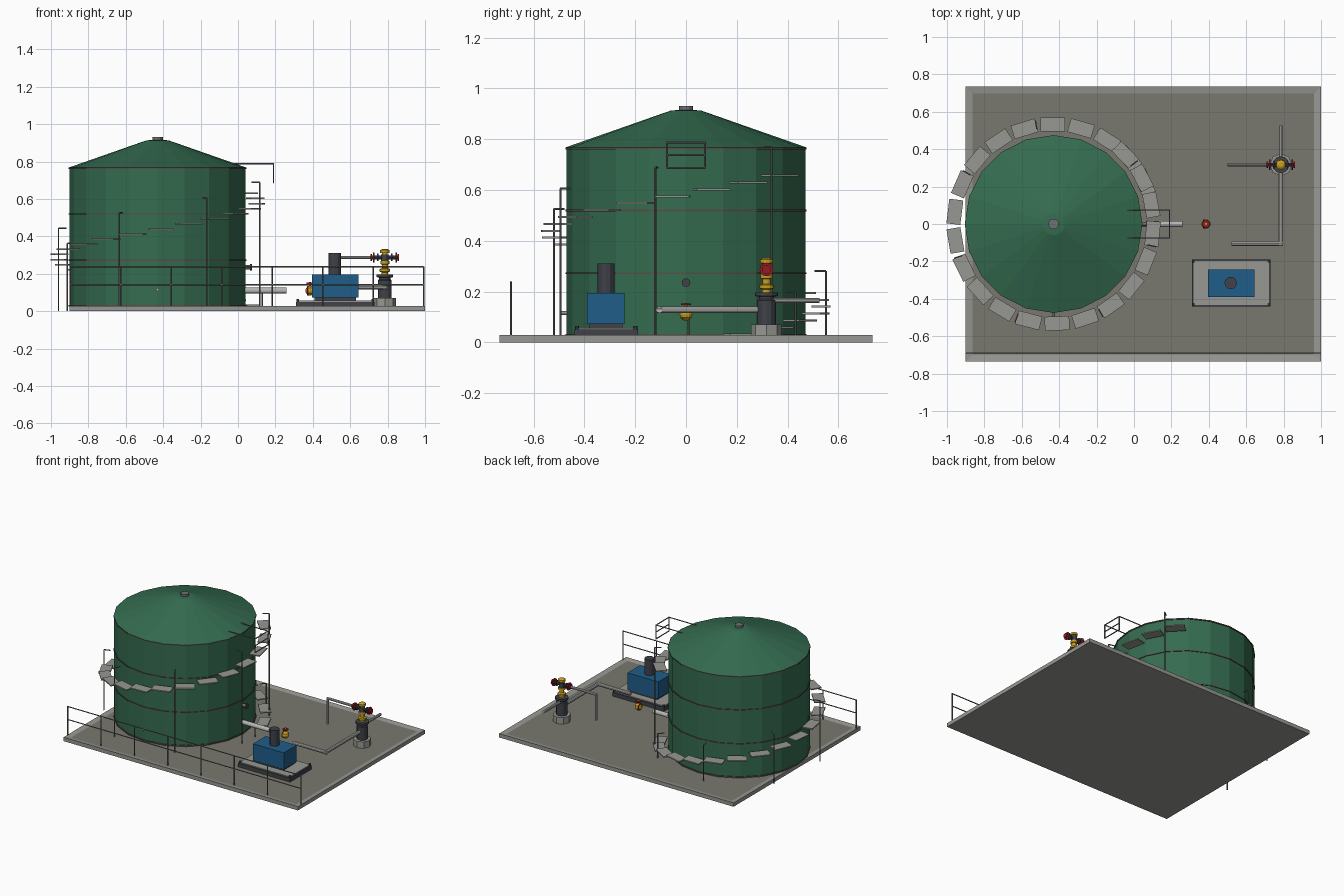
import bpy, bmesh
from math import cos, sin, radians
from mathutils import Vector

cube = bpy.data.objects.get("Cube")
if cube:
    bpy.data.objects.remove(cube)


def material(name, r, g, b):
    m = bpy.data.materials.new(name)
    m.diffuse_color = (r, g, b, 1)
    m.use_nodes = True
    node = next(n for n in m.node_tree.nodes if n.type == 'BSDF_PRINCIPLED')
    node.inputs["Base Color"].default_value = (r, g, b, 1)
    return m


GREEN = material("tank green", .035, .15, .08)
CONCRETE = material("light concrete", .31, .31, .29)
FLOOR = material("floor concrete", .19, .19, .16)
STEEL = material("rail steel", .16, .165, .17)
PIPE = material("pale pipe", .48, .48, .47)
SLATE = material("dark slate", .05, .054, .066)
BLUE = material("pump blue", .014, .11, .25)
YELLOW = material("valve yellow", .58, .35, .015)
RED = material("handwheel red", .28, .012, .015)
BAND = material("band brown", .1, .075, .065)


def finish(name, bm, mats, smooth=False):
    mesh = bpy.data.meshes.new(name)
    bm.normal_update()
    bm.to_mesh(mesh)
    bm.free()
    for m in mats:
        mesh.materials.append(m)
    obj = bpy.data.objects.new(name, mesh)
    bpy.context.collection.objects.link(obj)
    if smooth:
        for p in mesh.polygons:
            p.use_smooth = True
    return obj


def box(name, low, high, mat, turn=0):
    low, high = Vector(low), Vector(high)
    bm = bmesh.new()
    bmesh.ops.create_cube(bm, size=1)
    bmesh.ops.scale(bm, vec=high - low, verts=bm.verts)
    obj = finish(name, bm, [mat])
    obj.location = (low + high) / 2
    obj.rotation_euler.z = turn
    return obj


def rod(name, start, end, radius, mat, sides=8):
    start, end = Vector(start), Vector(end)
    axis = end - start
    bm = bmesh.new()
    bmesh.ops.create_cone(bm, cap_ends=True, segments=sides, radius1=radius,
                          radius2=radius, depth=axis.length)
    obj = finish(name, bm, [mat])
    obj.location = (start + end) / 2
    obj.rotation_euler = axis.to_track_quat('Z', 'Y').to_euler()
    return obj


def lathe(name, x, y, profile, mat, sides):
    """Solid of revolution from (radius, z) pairs, capped at both ends."""
    bm = bmesh.new()
    rings = [[bm.verts.new((r * cos(radians(360 * i / sides)),
                            r * sin(radians(360 * i / sides)), z))
              for i in range(sides)] for r, z in profile]
    for a, b in zip(rings, rings[1:]):
        for i in range(sides):
            j = (i + 1) % sides
            bm.faces.new((a[i], a[j], b[j], b[i]))
    bm.faces.new(rings[0][::-1])
    bm.faces.new(rings[-1])
    obj = finish(name, bm, [mat])
    obj.location = (x, y, 0)
    return obj


# Slab with a raised kerb around a darker sunken floor
slab = bmesh.new()
bmesh.ops.create_cube(slab, size=1)
bmesh.ops.scale(slab, vec=(1.9, 1.47, .028), verts=slab.verts)
bmesh.ops.translate(slab, vec=(.05, 0, .014), verts=slab.verts)
slab.normal_update()
top = max(slab.faces, key=lambda f: f.calc_center_median().z)
bmesh.ops.inset_region(slab, faces=[top], thickness=.052)
bmesh.ops.translate(slab, vec=(0, 0, -.006), verts=top.verts)
top.material_index = 1
finish("slab", slab, [CONCRETE, FLOOR])

# Tank shell, conical roof, bands and vent
TX, R, SIDES = -.43, .47, 20
lathe("tank_shell", TX, 0, [(R, .02), (R, .765)], GREEN, SIDES)
lathe("tank_roof", TX, 0, [(R + .004, .762), (R + .004, .768), (.06, .913), (.02, .916)],
      GREEN, SIDES)
for z in (.03, .272, .52, .764):
    lathe("tank_band", TX, 0, [(R + .005, z - .004), (R + .005, z + .003)], BAND, SIDES)
lathe("roof_vent", TX, 0, [(.028, .905), (.028, .93)], STEEL, 12)
rod("side_nozzle", (.03, 0, .235), (.065, 0, .235), .012, STEEL, 12)
rod("side_nozzle_flange", (.065, 0, .235), (.075, 0, .235), .017, SLATE, 12)
rod("front_nozzle", (TX, -.46, .115), (TX, -.495, .115), .008, PIPE)

# Spiral stair: treads climb round the shell, every third has a handrail post
for k in range(25):
    angle = radians(8 + 16.5 * k)
    z = .004 + .0272 * k
    cx, cy = TX + .532 * cos(angle), .532 * sin(angle)
    box("stair_tread", (cx - .0375, cy - .066, z - .004), (cx + .0375, cy + .066, z + .004),
        CONCRETE, angle)
    if k % 3 == 0:
        edge = radians(1 + 16.5 * k)
        out, inner = [Vector((TX + r * cos(edge), r * sin(edge), 0)) for r in (.56, .515)]
        high = Vector((0, 0, z + .113))
        rod("stair_post", out, out + high, .004, STEEL, 6)
        rod("stair_post_arm", out + high, inner + high, .004, STEEL, 6)

# Roof access guard
for y in (-.075, .075):
    rod("guard_rail", (-.05, y, .788), (.19, y, .788), .004, STEEL, 6)
    rod("guard_post", (.19, y, .685), (.19, y, .79), .004, STEEL, 6)
for z in (.687, .737, .788):
    rod("guard_rung", (.19, -.075, z), (.19, .075, z), .004, STEEL, 6)

# Front fence
for i in range(8):
    x = -.897 + .27 * i
    rod("fence_post", (x, -.69, .01), (x, -.69, .24), .004, STEEL, 6)
for z in (.142, .237):
    rod("fence_rail", (-.897, -.69, z), (.993, -.69, z), .004, STEEL, 6)

# Pump on its skid
box("pump_skid", (.31, -.44, .022), (.73, -.19, .05), SLATE)
box("pump_skid_plate", (.317, -.433, .05), (.723, -.197, .057), CONCRETE)
for x in (.32, .72):
    for y in (-.43, -.2):
        rod("skid_bolt", (x, y, .05), (x, y, .064), .008, SLATE, 6)
box("pump_foot", (.41, -.38, .057), (.63, -.25, .075), SLATE)
box("pump_body", (.395, -.39, .072), (.645, -.243, .195), BLUE)
lathe("pump_motor", .517, -.315, [(.033, .19), (.033, .31)], SLATE, 12)

# Outlet pipe and its valve
rod("outlet_pipe", (.03, 0, .11), (.26, 0, .11), .016, PIPE, 12)
lathe("outlet_valve", .385, 0, [(.008, .085), (.022, .097), (.025, .11), (.022, .123), (.008, .135)],
      YELLOW, 12)
rod("outlet_valve_stem", (.385, 0, .13), (.385, 0, .155), .006, YELLOW)
rod("outlet_valve_wheel", (.385, 0, .146), (.385, 0, .152), .02, RED, 12)
rod("outlet_valve_flange", (.37, 0, .11), (.376, 0, .11), .025, RED, 12)

# Wellhead: plinth, casing, stacked valves and cross arms
WX, WY = .785, .317
lathe("well_plinth", WX, WY, [(.06, .02), (.06, .07)], CONCRETE, 8)
lathe("well_casing", WX, WY, [(.037, .07), (.037, .165), (.03, .17), (.03, .18),
                              (.045, .182), (.045, .196)], SLATE, 12)
lathe("well_lower_valve", WX, WY, [(.018, .196), (.018, .208), (.028, .212), (.028, .225),
                                   (.016, .23), (.016, .25), (.024, .252), (.024, .268)], YELLOW, 12)
lathe("well_cross", WX, WY, [(.02, .268), (.02, .302)], SLATE, 12)
lathe("well_cap", WX, WY, [(.014, .302), (.014, .31), (.025, .312), (.025, .326), (.012, .333)],
      YELLOW, 12)
rod("cross_arm", (WX - .075, WY, .287), (WX + .075, WY, .287), .01, SLATE)
for side in (-1, 1):
    for d, r, mat in ((.038, .02, SLATE), (.06, .027, RED), (.073, .018, RED)):
        x = WX + side * d
        rod("arm_wheel", (x - .004, WY, .287), (x + .004, WY, .287), r, mat, 12)

# Pipework joining the wellhead
runs = [((.52, -.105, .128), (.797, -.105, .128), .013),
        ((WX, -.115, .128), (WX, WY - .03, .128), .013),
        ((WX, WY + .02, .165), (WX, .527, .165), .01),
        ((.5, WY, .287), (WX - .07, WY, .287), .009),
        ((.505, WY, .1), (.505, WY, .29), .008)]
for a, b, r in runs:
    rod("well_pipe", a, b, r, PIPE, 10)
